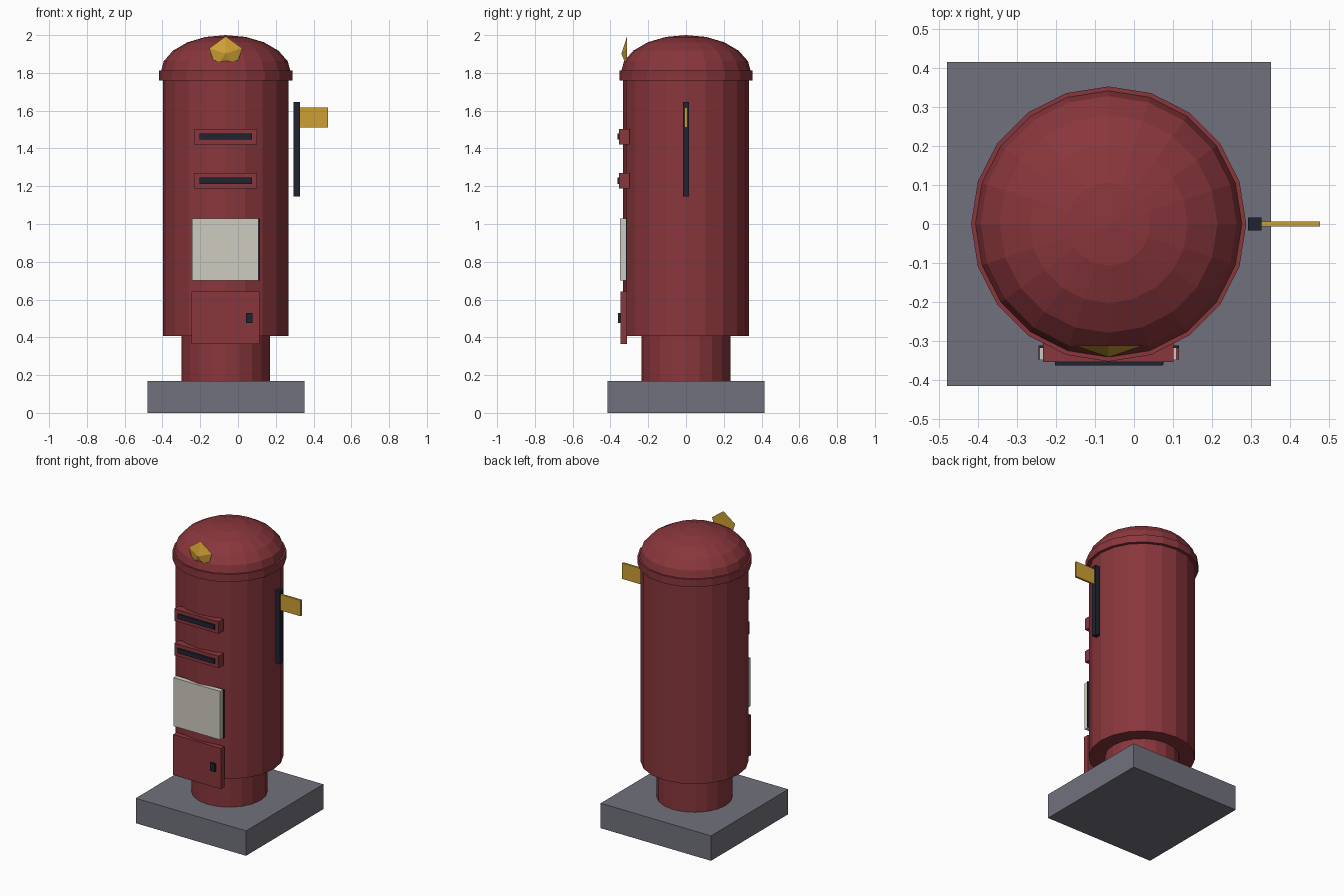
import bpy, bmesh, math
from mathutils import Matrix

if "Cube" in bpy.data.objects:
    bpy.data.objects.remove(bpy.data.objects["Cube"])

CX = -0.065   # axis of the pillar
SIDES = 20


def material(name, rgb):
    m = bpy.data.materials.new(name)
    m.diffuse_color = (*rgb, 1)
    m.use_nodes = True
    m.node_tree.nodes["Principled BSDF"].inputs["Base Color"].default_value = m.diffuse_color
    return m


RED = material("dark red paint", (0.25, 0.037, 0.045))
GREY = material("grey stone", (0.165, 0.165, 0.205))
CREAM = material("cream plate", (0.62, 0.60, 0.53))
GOLD = material("gold", (0.62, 0.35, 0.036))
DARK = material("near black", (0.0144, 0.0168, 0.03))


def finish(name, bm, mat):
    bmesh.ops.recalc_face_normals(bm, faces=bm.faces)
    me = bpy.data.meshes.new(name)
    bm.to_mesh(me)
    bm.free()
    me.materials.append(mat)
    ob = bpy.data.objects.new(name, me)
    bpy.context.collection.objects.link(ob)
    return ob


def box(name, mat, x, y, z):
    """Box from (min, max) pairs on each axis."""
    bm = bmesh.new()
    size = [b - a for a, b in (x, y, z)]
    mid = [(a + b) / 2 for a, b in (x, y, z)]
    bmesh.ops.create_cube(bm, size=1, matrix=Matrix.Translation(mid) @ Matrix.Diagonal((*size, 1)))
    return finish(name, bm, mat)


def lathe(name, mat, profile):
    """Closed solid of revolution from (radius, z) points, bottom to top."""
    bm = bmesh.new()
    rings = []
    for r, z in profile:
        if r == 0:
            rings.append([bm.verts.new((CX, 0, z))])
        else:
            rings.append([bm.verts.new((CX + r * math.cos(a), r * math.sin(a), z))
                          for a in (2 * math.pi * i / SIDES for i in range(SIDES))])
    for lo, hi in zip(rings, rings[1:]):
        for i in range(SIDES):
            j = (i + 1) % SIDES
            if len(hi) == 1:
                bm.faces.new((lo[i], lo[j], hi[0]))
            else:
                bm.faces.new((lo[i], lo[j], hi[j], hi[i]))
    bm.faces.new(rings[0][::-1])
    if len(rings[-1]) > 1:
        bm.faces.new(rings[-1])
    return finish(name, bm, mat)


# Base, neck, body, rim and dome
box("base_slab", GREY, (-0.48, 0.352), (-0.416, 0.416), (0, 0.17))
lathe("neck", RED, [(0.235, 0.165), (0.235, 0.42)])
lathe("body", RED, [(0.333, 0.408), (0.333, 1.78)])
lathe("cap_rim", RED, [(0.353, 1.76), (0.353, 1.812)])
dome = [(0.345 * math.cos(math.radians(a)), 1.8 + 0.2 * math.sin(math.radians(a)))
        for a in range(0, 90, 18)]
lathe("dome", RED, dome + [(0, 2.0)])

# Two letter slots with raised surrounds
for i, z in enumerate((1.463, 1.229)):
    box(f"slot_surround_{i + 1}", RED, (-0.233, 0.101), (-0.354, -0.30), (z - 0.041, z + 0.041))
    box(f"slot_opening_{i + 1}", DARK, (-0.203, 0.075), (-0.363, -0.35), (z - 0.016, z + 0.016))

# Notice plate with thin dark backing
box("notice_plate", CREAM, (-0.243, 0.109), (-0.349, -0.318), (0.70, 1.03))
box("notice_backing", DARK, (-0.243, 0.116), (-0.318, -0.312), (0.70, 1.03))

# Collection door and lock
box("door", RED, (-0.245, 0.115), (-0.348, -0.312), (0.365, 0.642))
box("door_lock", DARK, (0.042, 0.076), (-0.36, -0.345), (0.475, 0.53))

# Side rail and flag
box("flag_rail", DARK, (0.293, 0.327), (-0.017, 0.017), (1.145, 1.645))
box("flag", GOLD, (0.327, 0.477), (-0.007, 0.007), (1.51, 1.618))

# Five-sided badge, a shallow pyramid facing forward
bm = bmesh.new()
ring = [bm.verts.new((CX + 0.092 * math.sin(a), -0.312, 1.902 + 0.092 * math.cos(a)))
        for a in (2 * math.pi * i / 5 for i in range(5))]
tip = bm.verts.new((CX, -0.342, 1.902))
for i in range(5):
    bm.faces.new((ring[i], ring[(i + 1) % 5], tip))
bm.faces.new(ring)
finish("badge", bm, GOLD)
